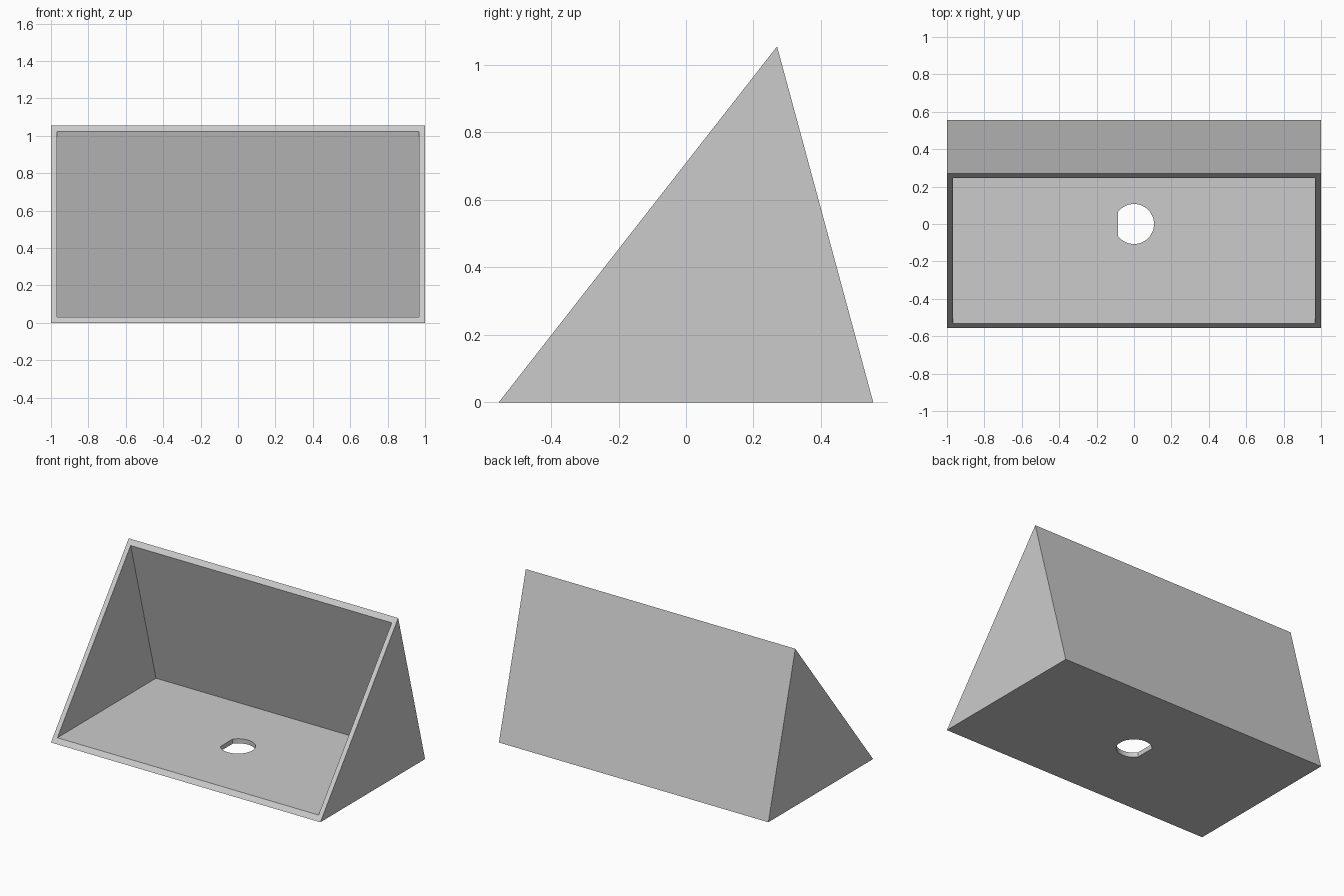
import bpy, bmesh, math
from mathutils import Vector

cube = bpy.data.objects.get("Cube")
if cube:
    bpy.data.objects.remove(cube, do_unlink=True)

grey = bpy.data.materials.new("light grey")
grey.use_nodes = True
COLOUR = (0.6, 0.6, 0.6, 1)
grey.diffuse_color = COLOUR
grey.node_tree.nodes["Principled BSDF"].inputs["Base Color"].default_value = COLOUR


def prism(name, profile, axis, start, depth):
    """Extrude a closed list of 3D points along an axis."""
    bm = bmesh.new()
    face = bm.faces.new([bm.verts.new(Vector(p) + axis * start) for p in profile])
    ext = bmesh.ops.extrude_face_region(bm, geom=[face])
    verts = [v for v in ext["geom"] if isinstance(v, bmesh.types.BMVert)]
    bmesh.ops.translate(bm, verts=verts, vec=axis * depth)
    bmesh.ops.recalc_face_normals(bm, faces=bm.faces)
    mesh = bpy.data.meshes.new(name)
    bm.to_mesh(mesh)
    bm.free()
    mesh.materials.append(grey)
    obj = bpy.data.objects.new(name, mesh)
    bpy.context.collection.objects.link(obj)
    return obj


def cut(target, cutter):
    """Subtract the cutter, then discard it."""
    cutter.hide_render = True
    mod = target.modifiers.new("cut", 'BOOLEAN')
    mod.operation = 'DIFFERENCE'
    mod.solver = 'EXACT'
    mod.object = cutter
    bpy.context.view_layer.objects.active = target
    bpy.ops.object.modifier_apply(modifier=mod.name)
    bpy.data.objects.remove(cutter, do_unlink=True)


X, Z = Vector((1, 0, 0)), Vector((0, 0, 1))
WALL = 0.031
front, back, apex = Vector((0, -0.555, 0)), Vector((0, 0.555, 0)), Vector((0, 0.27, 1.055))

# Triangular housing
housing = prism("housing", [front, back, apex], X, -1, 2)

# Cavity, open through the sloping front
slope = (apex - front).normalized()
outward = Vector((0, -slope.z, slope.y))
rear = (apex - back).normalized()
inner_back = back + Vector((0, -WALL / rear.z, 0)) + rear * (WALL / rear.z)
lip_low = front + slope * (WALL / slope.z)
lip_high = apex - slope * (WALL / slope.z)
cavity = [lip_low, inner_back, lip_high, lip_high + outward * 0.2, lip_low + outward * 0.2]
cut(housing, prism("cavity_cutter", cavity, X, WALL - 1, 2 - 2 * WALL))

# D-shaped hole in the floor
RADIUS, FLAT, STEPS = 0.107, 0.085, 48
reach = math.acos(-FLAT / RADIUS)
angles = [reach * (2 * i / STEPS - 1) for i in range(STEPS + 1)]
hole = [(RADIUS * math.cos(a), RADIUS * math.sin(a), 0) for a in angles]
cut(housing, prism("hole_cutter", hole, Z, -0.1, 0.2))

# Smooth round hole wall, crisp edges elsewhere
bpy.ops.object.select_all(action='DESELECT')
housing.select_set(True)
bpy.context.view_layer.objects.active = housing
bpy.ops.object.shade_smooth_by_angle(angle=math.radians(30))
